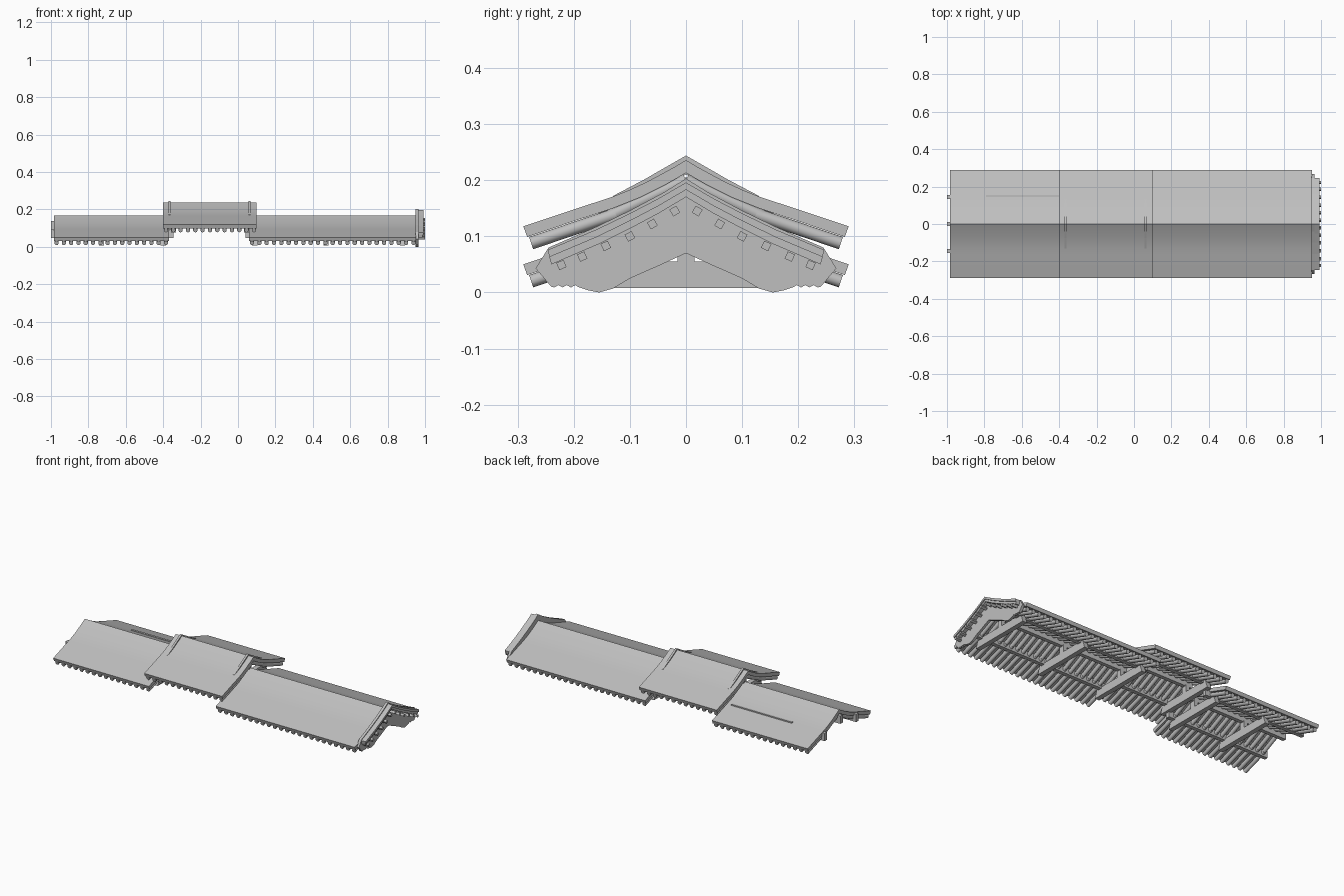
import bpy, bmesh, math
from mathutils import Vector

cube = bpy.data.objects.get("Cube")
if cube:
    bpy.data.objects.remove(cube, do_unlink=True)

grey = bpy.data.materials.new("weathered grey")
grey.use_nodes = True
COLOUR = (0.52, 0.52, 0.52, 1)
grey.diffuse_color = COLOUR
grey.node_tree.nodes["Principled BSDF"].inputs["Base Color"].default_value = COLOUR


def finish(name, bm, smooth=None):
    bmesh.ops.recalc_face_normals(bm, faces=bm.faces)
    me = bpy.data.meshes.new(name)
    bm.to_mesh(me)
    bm.free()
    me.materials.append(grey)
    ob = bpy.data.objects.new(name, me)
    bpy.context.collection.objects.link(ob)
    if smooth:
        bpy.ops.object.select_all(action='DESELECT')
        ob.select_set(True)
        bpy.context.view_layer.objects.active = ob
        bpy.ops.object.shade_smooth_by_angle(angle=math.radians(smooth))
    return ob


def add_prism(bm, pts, x0, x1):
    """Extrude a y-z outline along x."""
    face = bm.faces.new([bm.verts.new((x0, y, z)) for y, z in pts])
    res = bmesh.ops.extrude_face_region(bm, geom=[face], use_keep_orig=True)
    for v in res["geom"]:
        if isinstance(v, bmesh.types.BMVert):
            v.co.x = x1


def prism(name, pts, x0, x1, smooth=None):
    bm = bmesh.new()
    add_prism(bm, pts, x0, x1)
    return finish(name, bm, smooth)


def rect(y0, y1, z0, z1):
    return [(y0, z0), (y1, z0), (y1, z1), (y0, z1)]


def mirrored(top, bottom):
    """Closed outline from two half profiles that both start at y = 0."""
    return ([(-y, z) for y, z in reversed(top)] + top[1:]
            + list(reversed(bottom)) + [(-y, z) for y, z in bottom[1:]])


def shift(pts, dz):
    return [(y, z + dz) for y, z in pts]


def add_pole(bm, a, b, radius):
    a, b = Vector(a), Vector(b)
    d = b - a
    mat = d.to_track_quat('Z', 'Y').to_matrix().to_4x4()
    mat.translation = (a + b) / 2
    bmesh.ops.create_cone(bm, segments=10, radius1=radius, radius2=radius,
                          depth=d.length, cap_ends=True, matrix=mat)


# Roof cross-section, given for the raised middle section
TOP = [(0, .236), (.02, .224), (.04, .213), (.07, .197), (.1, .183),
       (.13, .171), (.16, .161), (.2, .148), (.29, .118)]
UNDER = [(0, .213), (.04, .190), (.08, .170), (.13, .150), (.2, .127), (.283, .099)]


def roof_section(name, x0, x1, dz, beam0, beam1, ties):
    # Curved roof slab
    prism(name + "_roof", shift(mirrored(TOP, UNDER), dz), x0, x1, 25)

    # Round rafters in two lengths on each slope
    bm = bmesh.new()
    count = round((x1 - x0) / .0395)
    step = (x1 - x0 - .03) / (count - 1)
    for i in range(count):
        x = x0 + .015 + i * step
        for s in (-1, 1):
            add_pole(bm, (x, s * .276, .088 + dz), (x, s * .125, .139 + dz), .0115)
            add_pole(bm, (x, s * .135, .136 + dz), (x, 0, .2 + dz), .0115)
    finish(name + "_rafters", bm, 40)

    # Ridge beam and side purlins
    prism(name + "_ridge_beam", rect(-.011, .011, .16 + dz, .205 + dz), beam0, beam1)
    for side, s in (("back", 1), ("front", -1)):
        prism(name + "_purlin_" + side,
              rect(s * .145 - .011, s * .145 + .011, .115 + dz, .16 + dz), beam0, beam1)

    # Tie beams with king posts and purlin blocks
    bm = bmesh.new()
    for x in ties:
        add_prism(bm, [(-.185, .076 + dz), (.185, .076 + dz), (.17, .123 + dz),
                       (-.17, .123 + dz)], x - .014, x + .014)
        add_prism(bm, rect(-.015, .015, .12 + dz, .165 + dz), x - .012, x + .012)
    finish(name + "_tie_beams", bm)


LOW = -.068
roof_section("right_end", -.985, -.37, LOW, -1.0, -.345, (-.73, -.4))
roof_section("left_end", .06, .953, LOW, .04, .95, (.09, .47, .88))
roof_section("raised_middle", -.4, .1, 0, -.38, .08, (-.345, .045))

# Thin straight chevrons breaking through the raised roof
for label, x in (("right", -.366), ("left", .062)):
    prism("ridge_chevron_" + label,
          mirrored([(0, .244), (.075, .201), (.13, .172)],
                   [(0, .21), (.07, .18), (.13, .155)]), x - .006, x + .006)

# Purlin edge showing through the back slope
prism("exposed_purlin_edge", rect(.144, .156, .08, .101), -.79, -.4)

# Gable board with scalloped feet
board_top = [(0, .203), (.04, .178), (.1, .146), (.16, .117), (.245, .08),
             (.268, .043), (.24, .010)]
feet = [(.235 - i * .0075, .009 + (.004 if i % 2 else 0)) for i in range(7)]
board_low = [(0, .07), (.05, .047), (.1, .025), (.13, .007), (.155, 0), (.175, .004)]
prism("gable_board", mirrored(board_top, board_low + feet[::-1]), .95, .965)

# Small gable roof in two layers
cap_top = [(0, .196), (.05, .167), (.1, .141), (.16, .112), (.246, .076)]
cap_mid = [(y * .99, z - .013) for y, z in cap_top]
cap_low = [(y * .975, z - .026) for y, z in cap_top]
prism("gable_cap_upper", mirrored(cap_top, cap_mid), .963, .993)
prism("gable_cap_lower", mirrored(cap_mid, cap_low), .963, .987)

# Square rafter stubs following the gable slope
bm = bmesh.new()
for y, z, slope in ((.02, .145, .55), (.06, .122, .53), (.1, .1, .5),
                    (.143, .083, .45), (.185, .064, .42), (.222, .049, .4)):
    for s in (-1, 1):
        c, n = math.cos(slope) * .007, math.sin(slope) * .007
        add_prism(bm, [(s * (y + a * c + b * n), z - a * n + b * c)
                       for a, b in ((-1, -1), (1, -1), (1, 1), (-1, 1))], .96, 1.0)
finish("gable_rafter_stubs", bm)
